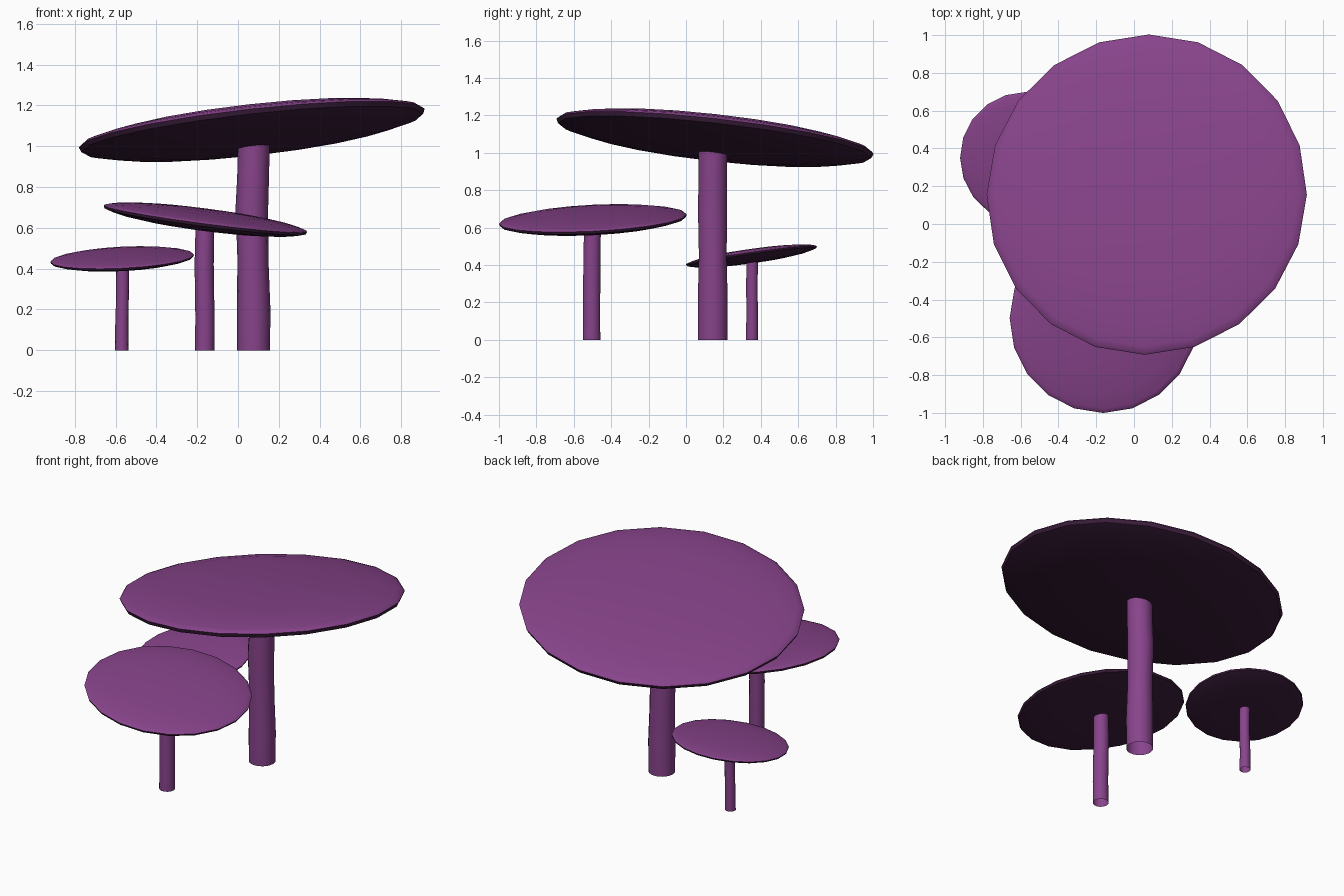
import bpy, bmesh, math
from mathutils import Matrix, Euler

if "Cube" in bpy.data.objects:
    bpy.data.objects.remove(bpy.data.objects["Cube"])


def material(name, rgb):
    m = bpy.data.materials.new(name)
    m.diffuse_color = (*rgb, 1.0)
    m.use_nodes = True
    m.node_tree.nodes["Principled BSDF"].inputs["Base Color"].default_value = m.diffuse_color
    return m


PURPLE = material("purple", (0.245, 0.057, 0.258))
DARK = material("dark_purple", (0.045, 0.013, 0.045))


def finish(bm, name, mats):
    me = bpy.data.meshes.new(name)
    bm.to_mesh(me)
    bm.free()
    for m in mats:
        me.materials.append(m)
    ob = bpy.data.objects.new(name, me)
    bpy.context.collection.objects.link(ob)
    bpy.ops.object.select_all(action='DESELECT')
    bpy.context.view_layer.objects.active = ob
    ob.select_set(True)
    bpy.ops.object.shade_smooth_by_angle(angle=math.radians(35))


# Open skin through circular (x, y, z, radius) stations, listed bottom to top
def loft(bm, stations, sides):
    rings = []
    for x, y, z, r in stations:
        rings.append([bm.verts.new((x + r * math.cos(2 * math.pi * i / sides),
                                    y + r * math.sin(2 * math.pi * i / sides), z))
                      for i in range(sides)])
    for a, b in zip(rings, rings[1:]):
        for i in range(sides):
            j = (i + 1) % sides
            bm.faces.new((a[i], a[j], b[j], b[i]))
    return rings


# Tilted lens cap: purple dome, dark steep rim and dark underside
def cap(name, centre, radius, slope_x, slope_y, sides=20):
    top, bottom, seam = 0.094, 0.105, 0.006
    angles = [math.radians(a) for a in (18, 36, 54, 72, 86)]
    lower = [(0, 0, -bottom * math.sin(a), math.cos(a)) for a in reversed(angles)]
    upper = [(0, 0, top * math.sin(a), math.cos(a)) for a in angles]
    rim = [(0, 0, -0.021, 0.988), (0, 0, seam, 1.0), (0, 0, 0.018, 0.988)]
    bm = bmesh.new()
    rings = loft(bm, lower + rim + upper, sides)
    low = bm.verts.new((0, 0, -bottom))
    high = bm.verts.new((0, 0, top))
    for i in range(sides):
        j = (i + 1) % sides
        bm.faces.new((rings[0][j], rings[0][i], low))
        bm.faces.new((rings[-1][i], rings[-1][j], high))
    for f in bm.faces:
        f.material_index = 1 if f.calc_center_median().z < seam else 0
    tilt = Euler((math.atan(slope_y), -math.atan(slope_x), 0)).to_matrix().to_4x4()
    bm.transform(Matrix.Translation(centre) @ tilt @ Matrix.Scale(radius, 4))
    finish(bm, name, [PURPLE, DARK])


# Slightly wobbly stem, open at the foot
def stem(name, stations):
    bm = bmesh.new()
    loft(bm, stations, 14)
    finish(bm, name, [PURPLE])


# Large mushroom
stem("large_stem", [(0.076, 0.143, 0, 0.081), (0.077, 0.143, 0.2, 0.082),
                    (0.073, 0.143, 0.45, 0.076), (0.068, 0.142, 0.7, 0.08),
                    (0.074, 0.143, 0.85, 0.078), (0.078, 0.144, 1.02, 0.078)])
cap("large_cap", (0.068, 0.155, 1.083), 0.853, 0.112, -0.112)

# Medium mushroom
stem("medium_stem", [(-0.164, -0.505, 0, 0.048), (-0.162, -0.505, 0.15, 0.047),
                     (-0.166, -0.503, 0.42, 0.047), (-0.162, -0.5, 0.61, 0.046)])
cap("medium_cap", (-0.16, -0.498, 0.642), 0.503, -0.13, 0.05)

# Small mushroom
stem("small_stem", [(-0.57, 0.352, 0, 0.033), (-0.57, 0.354, 0.12, 0.032),
                    (-0.566, 0.352, 0.28, 0.031), (-0.566, 0.354, 0.43, 0.032)])
cap("small_cap", (-0.568, 0.35, 0.449), 0.353, 0.05, 0.14)
